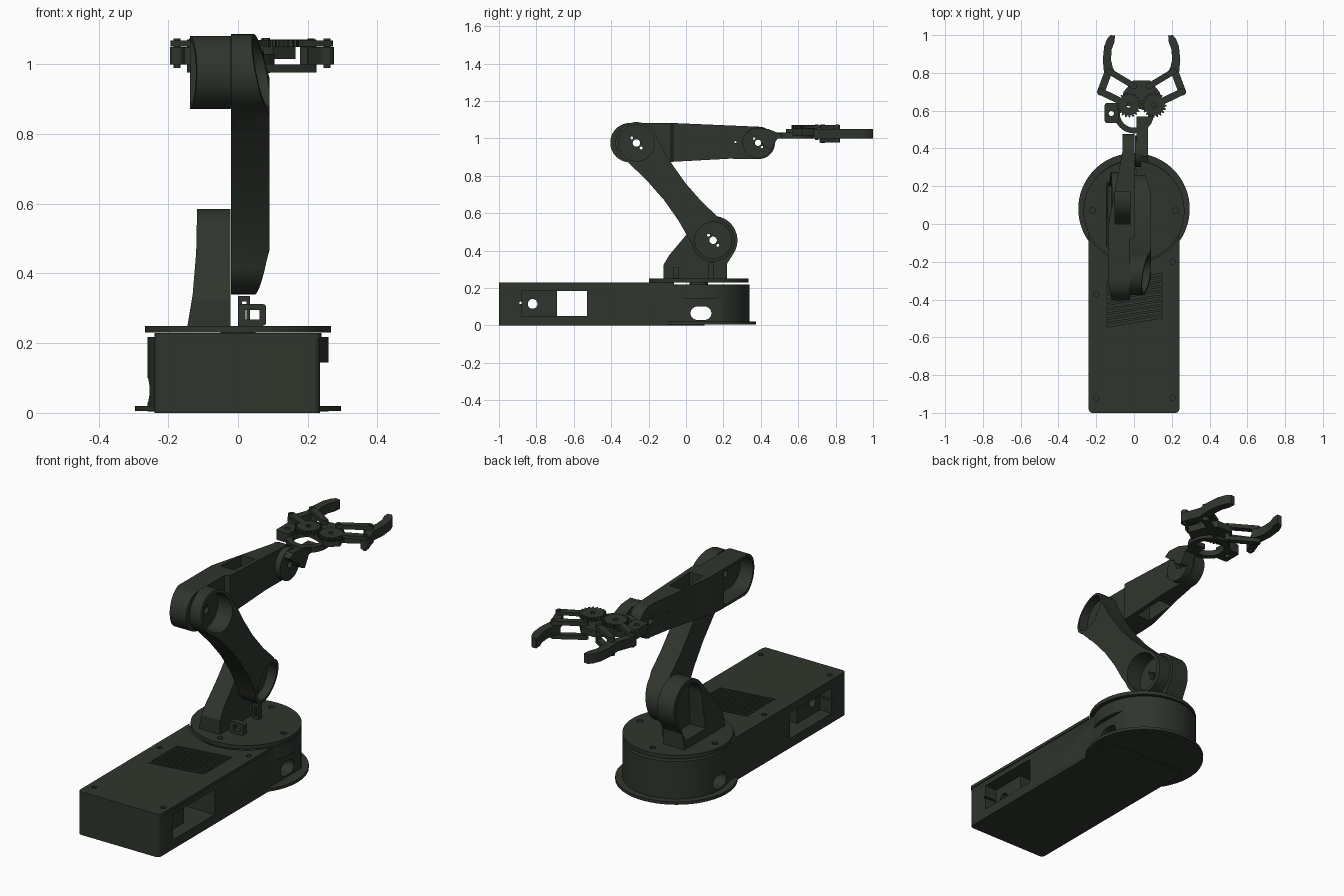
import bpy, bmesh
from math import sin, cos, radians, hypot, atan2, degrees
from mathutils import Matrix

old = bpy.data.objects.get("Cube")
if old:
    bpy.data.objects.remove(old, do_unlink=True)

COLOUR = (0.028, 0.036, 0.026, 1)
mat = bpy.data.materials.new("dark green plastic")
mat.use_nodes = True
mat.diffuse_color = COLOUR
bsdf = mat.node_tree.nodes["Principled BSDF"]
bsdf.inputs["Base Color"].default_value = COLOUR
bsdf.inputs["Roughness"].default_value = 0.6


# ---- helpers ----
def arc(cx, cy, r, a0=0, a1=360, n=40):
    full = abs(a1 - a0) == 360
    steps = n if full else n - 1
    return [(cx + r * cos(radians(a0 + (a1 - a0) * i / steps)),
             cy + r * sin(radians(a0 + (a1 - a0) * i / steps))) for i in range(n)]


def rect(x0, y0, x1, y1, r=0):
    if not r:
        return [(x0, y0), (x1, y0), (x1, y1), (x0, y1)]
    return (arc(x0 + r, y0 + r, r, 180, 270, 6) + arc(x1 - r, y0 + r, r, 270, 360, 6)
            + arc(x1 - r, y1 - r, r, 0, 90, 6) + arc(x0 + r, y1 - r, r, 90, 180, 6))


def capsule(p, q, r):
    a = degrees(atan2(q[1] - p[1], q[0] - p[0]))
    return arc(*p, r, a + 90, a + 270, 12) + arc(*q, r, a - 90, a + 90, 12)


PLACE = {"x": lambda a, b, t: (t, a, b),
         "y": lambda a, b, t: (a, t, b),
         "z": lambda a, b, t: (a, b, t)}


def prism(name, pts, axis, lo, hi):
    """Extrude a 2D outline along an axis."""
    bm = bmesh.new()
    ends = [[bm.verts.new(PLACE[axis](a, b, t)) for a, b in pts] for t in (lo, hi)]
    for ring in ends:
        bm.faces.new(ring)
    for i in range(len(pts)):
        j = (i + 1) % len(pts)
        bm.faces.new((ends[0][i], ends[0][j], ends[1][j], ends[1][i]))
    bmesh.ops.recalc_face_normals(bm, faces=bm.faces)
    mesh = bpy.data.meshes.new(name)
    bm.to_mesh(mesh)
    bm.free()
    mesh.materials.append(mat)
    ob = bpy.data.objects.new(name, mesh)
    bpy.context.collection.objects.link(ob)
    return ob


def combine(ob, pts, axis, lo, hi, op="DIFFERENCE"):
    """Boolean an extruded outline into a part."""
    tool = prism("cutter", pts, axis, lo, hi)
    mod = ob.modifiers.new("bool", "BOOLEAN")
    mod.operation, mod.object, mod.solver = op, tool, "EXACT"
    bpy.context.view_layer.objects.active = ob
    bpy.ops.object.modifier_apply(modifier=mod.name)
    bpy.data.objects.remove(tool, do_unlink=True)


def axle_holes(ob, y, z, r=0.02, gap=0.036):
    """Axle bore with a small screw hole either side."""
    for dy, dz, rad in ((0, 0, r), (-gap * 0.7, gap * 0.75, r * 0.4), (gap * 0.7, -gap * 0.75, r * 0.4)):
        combine(ob, arc(y + dy, z + dz, rad, n=16), "x", -0.5, 0.5)


# ---- base housing: box joined to a round turret well ----
base = prism("base_housing", rect(-0.24, -1, 0.235, 0.1, 0.02), "z", 0, 0.215)
combine(base, arc(0, 0.08, 0.26, n=72), "z", 0.004, 0.218, "UNION")
combine(base, rect(-0.69, 0.05, -0.53, 0.185), "x", -0.5, 0.5)
for lo, hi in ((-0.4, -0.17), (0.165, 0.4)):
    combine(base, rect(-0.88, 0.05, -0.68, 0.185), "x", lo, hi)
combine(base, arc(-0.82, 0.115, 0.026, n=20), "x", -0.5, 0.5)
combine(base, arc(-0.885, 0.12, 0.007, n=10), "x", -0.5, 0.5)
combine(base, rect(-0.05, 0.02, 0.25, 0.145), "x", 0.235, 0.5)
combine(base, capsule((0.06, 0.065), (0.1, 0.065), 0.036), "x", -0.5, 0.5)
prism("base_flange", arc(0, 0.08, 0.295, n=72), "z", 0.005, 0.02)

# ---- lid with slanted vents and screw holes ----
lid = prism("base_lid", rect(-0.24, -1, 0.24, -0.05, 0.02), "z", 0.213, 0.229)
combine(lid, arc(0, 0.07, 0.275, n=72), "z", 0.1, 0.3)
for i in range(10):
    y = -0.515 + 0.025 * i
    combine(lid, [(-0.145, y - 0.03), (0.15, y + 0.018), (0.15, y + 0.03), (-0.145, y - 0.018)], "z", 0.219, 0.3)
for x, y in ((-0.2, -0.92), (0.205, -0.92), (0.205, -0.2), (-0.2, -0.37)):
    combine(lid, arc(x, y, 0.014, n=16), "z", 0.22, 0.3)

# ---- turntable ----
disc = prism("turntable", arc(0, 0.068, 0.267, n=72), "z", 0.23, 0.25)
for x, y in ((-0.22, 0.07), (0.22, 0.07), (0, 0.28), (0, -0.15)):
    combine(disc, arc(x, y, 0.015, n=16), "z", 0.238, 0.3)
prism("turntable_spindle", arc(0, 0.068, 0.05), "z", 0.21, 0.235)

# ---- cable clips ----
clip = prism("cable_clip", rect(0, 0.25, 0.08, 0.312, 0.008), "y", -0.07, -0.04)
combine(clip, rect(0.022, 0.268, 0.062, 0.295), "y", -0.2, 0.1)
clip = prism("rear_cable_clip", rect(0, 0.25, 0.035, 0.335), "y", 0.12, 0.15)
combine(clip, rect(0.012, 0.265, 0.025, 0.32), "y", 0, 0.3)

# ---- shoulder bracket: flared, with a hollow motor cup ----
SHOULDER, ELBOW, WRIST = (0.145, 0.455), (-0.265, 0.975), (0.385, 0.976)
outline = [(-0.12, 0.245), (0.22, 0.245), (0.22, 0.33)] + arc(*SHOULDER, 0.13, -32, 148, 32) + [(-0.09, 0.375), (-0.12, 0.325)]
shoulder = prism("shoulder_bracket", outline, "x", -0.2, -0.022)
combine(shoulder, [(-0.147, 0.2), (-0.145, 0.25), (-0.13, 0.34), (-0.12, 0.46), (-0.115, 0.7), (-0.022, 0.7), (-0.022, 0.2)],
        "y", -0.5, 0.5, "INTERSECT")
pocket = arc(*SHOULDER, 0.108, -30, 165, 30) + [(0.03, 0.29), (0.2, 0.29)]
combine(shoulder, pocket, "x", -0.3, -0.045)
axle_holes(shoulder, *SHOULDER)

# ---- upper arm: waisted link with a tilted cup at each end ----
dy, dz = SHOULDER[0] - ELBOW[0], SHOULDER[1] - ELBOW[1]
L = hypot(dy, dz)
dy, dz = dy / L, dz / L
waist = [(0.7 * L, 0.08), (0.5 * L, 0.073), (0.3 * L, 0.08)]
outline = (arc(L, 0, 0.115, -118, 118, 30) + waist + arc(0, 0, 0.112, 62, 298, 30)
           + [(u, -v) for u, v in reversed(waist)])
arm = prism("upper_arm", outline, "x", -0.02, 0.12)
combine(arm, [(-0.03, -0.2), (0.03, -0.15), (0.09, 0.09), (0.09, L - 0.09), (0.035, L + 0.15), (-0.03, L + 0.2)],
        "z", -0.3, 0.3, "INTERSECT")
for u in (0, L):
    combine(arm, arc(u, 0, 0.097), "x", 0, 0.3)
arm.data.transform(Matrix(((1, 0, 0, 0), (0, dy, -dz, ELBOW[0]), (0, dz, dy, ELBOW[1]), (0, 0, 0, 1))))
for joint in (SHOULDER, ELBOW):
    axle_holes(arm, *joint)

# ---- forearm: tapered box, open elbow cup and motor window ----
outline = arc(-0.3, 0.977, 0.105, 90, 270, 30) + [(-0.1, 0.873), (0.23, 0.891)] + arc(0.39, 0.976, 0.086, -90, 90, 24) + [(-0.05, 1.081)]
forearm = prism("forearm", outline, "x", -0.3, 0.3)
combine(forearm, [(-0.115, -0.42), (-0.138, -0.3), (-0.138, -0.02), (-0.11, 0.13), (-0.062, 0.38), (-0.062, 0.5),
                  (0.003, 0.5), (0.003, -0.07), (-0.022, -0.08), (-0.022, -0.42)], "z", 0, 2, "INTERSECT")
combine(forearm, arc(-0.3, 0.977, 0.09, 90, 270, 24) + [(-0.12, 0.887), (-0.12, 1.067)], "x", -0.3, -0.045)
combine(forearm, rect(-0.1, 0, -0.022, 0.17), "z", 0.5, 1.5)
combine(forearm, arc(0.265, 0.98, 0.006, n=10), "x", -0.5, 0.5)
axle_holes(forearm, *ELBOW)
axle_holes(forearm, *WRIST, 0.017, 0.03)

# ---- wrist bracket ----
wrist = prism("wrist_plate", arc(*WRIST, 0.083), "x", 0.004, 0.036)
axle_holes(wrist, *WRIST, 0.017, 0.03)
tongue = [(0.33, 1.035), (0.36, 1.055), (0.44, 1.05), (0.5, 1.026), (0.57, 1.026), (0.57, 1.0), (0.49, 1.0), (0.455, 0.94), (0.43, 0.95)]
tongue_ob = prism("wrist_tongue", tongue, "x", 0.012, 0.074)
axle_holes(tongue_ob, *WRIST, 0.017, 0.03)

# ---- gripper body: ring, motor mount and head plate ----
ring = prism("gripper_ring", arc(0.0, 0.585, 0.105, n=48), "z", 1.0, 1.03)
combine(ring, rect(-0.155, 0.535, -0.08, 0.64, 0.012), "z", 1.0, 1.05, "UNION")
combine(ring, arc(0.0, 0.585, 0.075, n=48), "z", 0.9, 1.2)
combine(ring, arc(-0.12, 0.585, 0.014, n=14), "z", 0.9, 1.2)
head = prism("gripper_head", [(-0.075, 0.63), (-0.055, 0.7), (-0.005, 0.76), (0.085, 0.76), (0.135, 0.7),
                              (0.165, 0.62), (0.1, 0.57), (0.06, 0.6), (0.0, 0.62)], "z", 1.015, 1.05)
for x in (0.005, 0.075):
    combine(head, arc(x, 0.735, 0.009, n=12), "z", 0.9, 1.2)

# ---- mirrored gears, links and fingers ----
MID = 0.04
claw = [(-0.158, 0.79), (-0.165, 0.87), (-0.158, 0.94), (-0.142, 0.98), (-0.125, 1.0), (-0.101, 0.998),
        (-0.103, 0.965), (-0.118, 0.925), (-0.122, 0.87), (-0.113, 0.83), (-0.098, 0.8), (-0.12, 0.785)]
for side, s in (("right", 1), ("left", -1)):
    def flip(pts):
        return [(MID + s * (x - MID), y) for x, y in pts]
    teeth = [p for i in range(20) for p in
             arc(-0.027, 0.63, 0.066, 18 * i, 18 * i + 6, 2) + arc(-0.027, 0.63, 0.055, 18 * i + 9, 18 * i + 15, 2)]
    gear = prism(side + "_gear", flip(teeth), "z", 1.05, 1.07)
    combine(gear, flip(arc(-0.027, 0.63, 0.014, n=16)), "z", 0.9, 1.2)
    prism(side + "_gear_link", flip(capsule((-0.05, 0.64), (-0.175, 0.7), 0.018)), "z", 1.052, 1.069)
    for level, z in (("upper", 1.05), ("lower", 0.977)):
        prism(f"{side}_{level}_link", flip(capsule((0.0, 0.73), (-0.13, 0.808), 0.016)), "z", z, z + 0.022)
    prism(side + "_link_pin", flip(arc(0.0, 0.73, 0.012, n=16)), "z", 0.975, 1.075)
    finger = prism(side + "_finger", flip(claw), "z", 1.0, 1.05)
    combine(finger, flip(capsule((-0.175, 0.7), (-0.135, 0.808), 0.02)), "z", 1.0, 1.05, "UNION")
    for p in ((-0.175, 0.7), (-0.13, 0.808)):
        prism(side + "_finger_pin", flip(arc(*p, 0.01, n=14)), "z", 0.99, 1.074)

# ---- smooth curved walls, keep edges crisp ----
bpy.ops.object.select_all(action="DESELECT")
for ob in bpy.context.collection.objects:
    if ob.type == "MESH" and mat.name in ob.data.materials:
        ob.select_set(True)
        bpy.context.view_layer.objects.active = ob
bpy.ops.object.shade_smooth_by_angle(angle=radians(30))
